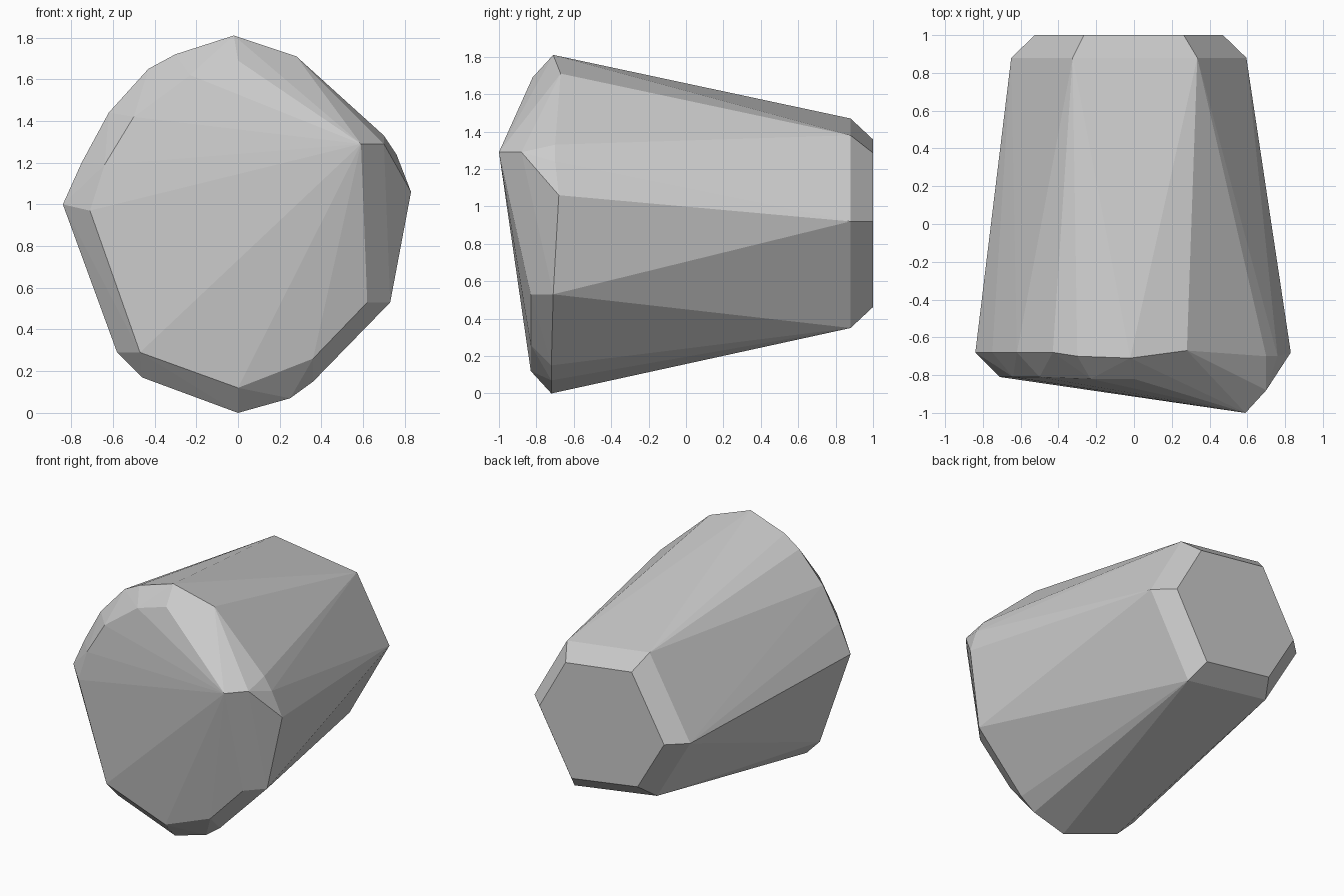
import bpy, bmesh

if "Cube" in bpy.data.objects:
    bpy.data.objects.remove(bpy.data.objects["Cube"])

# Large uneven front rim (x, y, z), just behind the front facet
front_rim = [
    (-.02, -.71, 1.81), (.28, -.67, 1.71), (.70, -.70, 1.33), (.76, -.70, 1.24),
    (.83, -.68, 1.06), (.73, -.71, .53), (.36, -.72, .15), (.25, -.72, .07),
    (0, -.72, 0), (-.46, -.72, .17), (-.58, -.70, .29), (-.84, -.68, 1.00),
    (-.75, -.68, 1.20), (-.62, -.68, 1.44), (-.43, -.68, 1.65), (-.30, -.70, 1.72)]

# Chamfered front facet, drawn forward to one corner
front_face = [
    (.59, -1, 1.29), (.70, -.88, 1.29), (.62, -.83, .53), (.36, -.83, .26),
    (0, -.83, .12), (-.47, -.83, .29), (-.71, -.81, .97), (-.64, -.81, 1.19),
    (-.50, -.81, 1.42), (-.23, -.82, 1.62), (0, -.82, 1.69)]

# Small tilted hexagon at the back, repeated smaller for the chamfer
hexagon = [(.62, .01), (.36, .47), (-.30, .56), (-.625, -.01), (-.36, -.46), (.30, -.56)]


def back_ring(y, scale):
    return [(-.025 + x * scale, y, .91 + z * scale) for x, z in hexagon]


# Faceted skin over all the rings
bm = bmesh.new()
for p in front_rim + front_face + back_ring(.88, 1) + back_ring(1, .8):
    bm.verts.new(p)
result = bmesh.ops.convex_hull(bm, input=bm.verts[:])
unused = {g for g in result["geom_interior"] + result["geom_unused"]
          if isinstance(g, bmesh.types.BMVert)}
bmesh.ops.delete(bm, geom=list(unused), context='VERTS')
bmesh.ops.recalc_face_normals(bm, faces=bm.faces[:])

mesh = bpy.data.meshes.new("faceted_rock")
bm.to_mesh(mesh)
bm.free()
rock = bpy.data.objects.new("faceted_rock", mesh)
bpy.context.collection.objects.link(rock)
